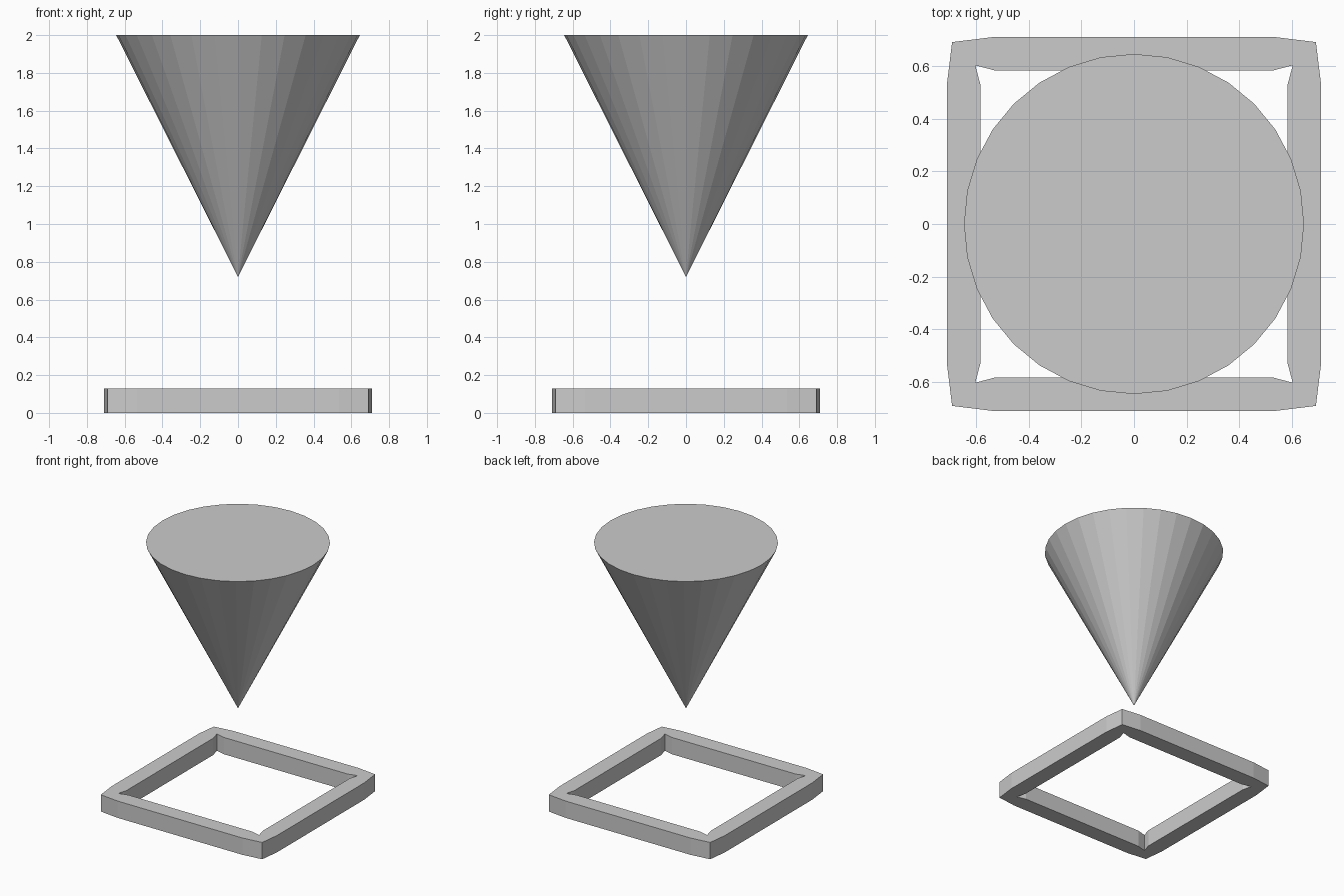
import bpy, bmesh
from math import pi
from mathutils import Matrix

if "Cube" in bpy.data.objects:
    bpy.data.objects.remove(bpy.data.objects["Cube"])


def add_object(name, bm):
    bmesh.ops.recalc_face_normals(bm, faces=bm.faces)
    mesh = bpy.data.meshes.new(name)
    bm.to_mesh(mesh)
    bm.free()
    obj = bpy.data.objects.new(name, mesh)
    bpy.context.collection.objects.link(obj)
    return obj


def square_loop(corner, side, end):
    """Twelve points: a corner and two side points, repeated four times."""
    quarter = [(corner, -corner), (side, -end), (side, end)]
    pts = []
    for _ in range(4):
        pts += quarter
        quarter = [(-y, x) for x, y in quarter]
    return pts


# Inverted cone, tip pointing down
TIP, TOP, RADIUS = 0.72, 2.0, 0.645
bm = bmesh.new()
bmesh.ops.create_cone(bm, cap_ends=True, segments=32, radius1=RADIUS, radius2=0,
                      depth=TOP - TIP,
                      matrix=Matrix.Translation((0, 0, (TOP + TIP) / 2)) @ Matrix.Rotation(pi, 4, 'X'))
bmesh.ops.remove_doubles(bm, verts=bm.verts, dist=1e-5)
add_object("inverted_cone", bm)

# Square base frame with slightly drawn-in corners
HEIGHT = 0.13
outer = square_loop(0.69, 0.709, 0.535)
inner = square_loop(0.602, 0.583, 0.53)
bm = bmesh.new()
rings = [[bm.verts.new((x, y, z)) for x, y in loop]
         for loop, z in ((outer, 0), (outer, HEIGHT), (inner, HEIGHT), (inner, 0))]
for a, b in zip(rings, rings[1:] + rings[:1]):
    for i in range(12):
        j = (i + 1) % 12
        bm.faces.new((a[i], a[j], b[j], b[i]))
add_object("base_frame", bm)
